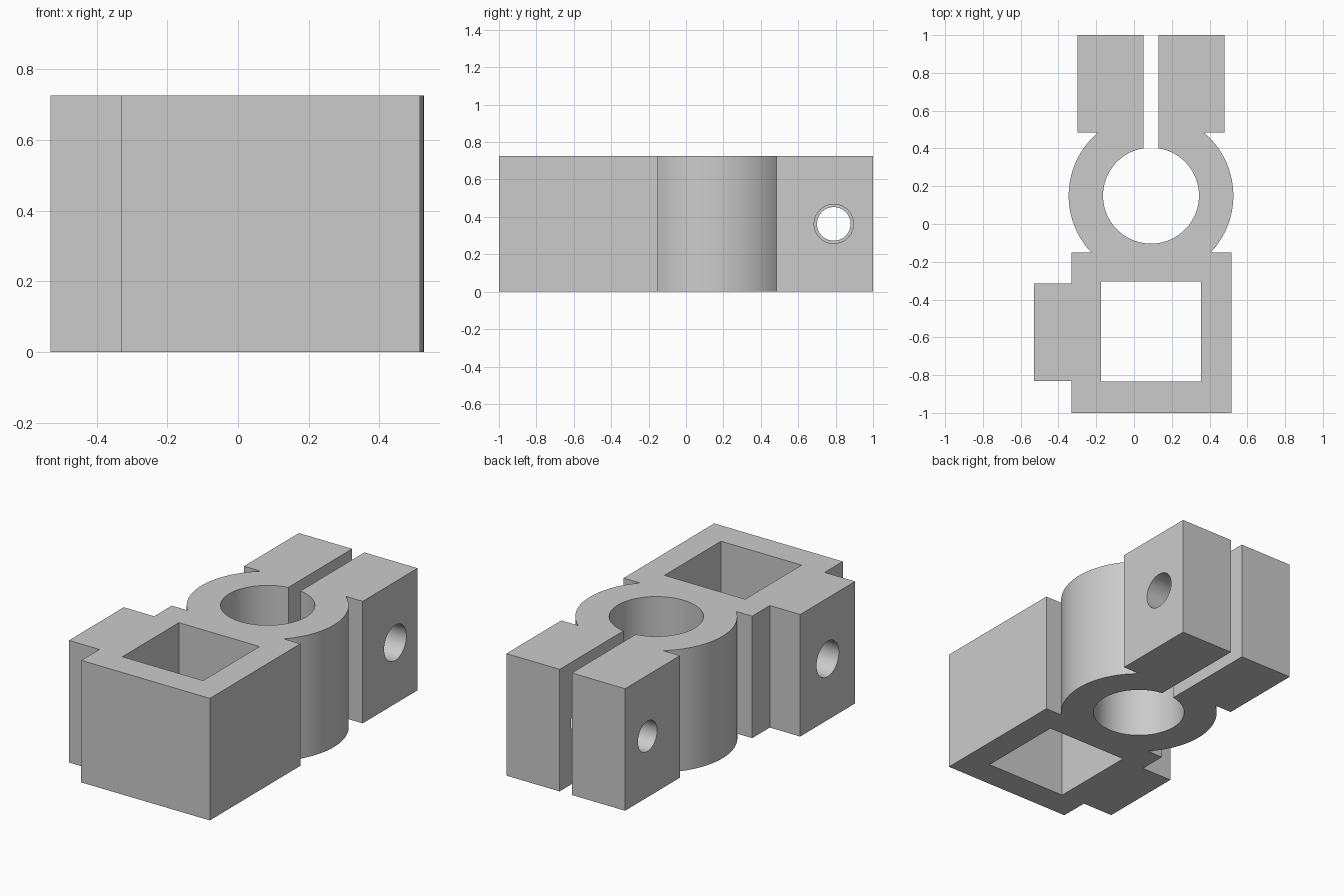
import bpy, bmesh, math

if "Cube" in bpy.data.objects:
    bpy.data.objects.remove(bpy.data.objects["Cube"], do_unlink=True)

HEIGHT = 0.725
CX, CY = 0.09, 0.15          # axis of the round clamp
R_OUT, R_IN = 0.436, 0.254
SLIT = 0.04                  # half width of the slit

grey = bpy.data.materials.new("plain grey")
grey.use_nodes = True
grey.diffuse_color = (0.6, 0.6, 0.6, 1)
grey.node_tree.nodes["Principled BSDF"].inputs["Base Color"].default_value = (0.6, 0.6, 0.6, 1)


def prism(name, points, z0, z1):
    """Closed outline in the ground plane, extruded upward."""
    bm = bmesh.new()
    face = bm.faces.new([bm.verts.new((x, y, z0)) for x, y in points])
    top = bmesh.ops.extrude_face_region(bm, geom=[face])
    verts = [v for v in top["geom"] if isinstance(v, bmesh.types.BMVert)]
    bmesh.ops.translate(bm, verts=verts, vec=(0, 0, z1 - z0))
    bmesh.ops.recalc_face_normals(bm, faces=bm.faces)
    mesh = bpy.data.meshes.new(name)
    bm.to_mesh(mesh)
    bm.free()
    mesh.materials.append(grey)
    obj = bpy.data.objects.new(name, mesh)
    bpy.context.collection.objects.link(obj)
    return obj


def arc(r, a0, a1, steps):
    return [(CX + r * math.cos(a0 + (a1 - a0) * i / steps),
             CY + r * math.sin(a0 + (a1 - a0) * i / steps)) for i in range(steps + 1)]


def rod(name, x0, x1, y, r):
    """Horizontal cylinder along x at mid height."""
    bpy.ops.mesh.primitive_cylinder_add(vertices=48, radius=r, depth=x1 - x0,
                                        location=((x0 + x1) / 2, y, HEIGHT / 2),
                                        rotation=(0, math.pi / 2, 0))
    obj = bpy.context.object
    obj.name = name
    obj.data.materials.append(grey)
    return obj


# Outline: socket block, boss, round clamp, two jaws and the slit bore
JAW_Y, BLOCK_Y = 0.485, -0.15
up = math.asin((JAW_Y - CY) / R_OUT)
down = math.asin((BLOCK_Y - CY) / R_OUT)
gap = math.asin(SLIT / R_IN)
outline = [(-0.33, -1), (0.515, -1), (0.515, BLOCK_Y)]
outline += arc(R_OUT, down, up, 32)
outline += [(0.48, JAW_Y), (0.48, 1), (CX + SLIT, 1)]
outline += arc(R_IN, math.pi / 2 - gap, gap - 1.5 * math.pi, 72)
outline += [(CX - SLIT, 1), (-0.30, 1), (-0.30, JAW_Y)]
outline += arc(R_OUT, math.pi - up, math.pi - down, 32)
outline += [(-0.33, BLOCK_Y), (-0.33, -0.315), (-0.53, -0.315),
            (-0.53, -0.83), (-0.33, -0.83)]
clamp = prism("clamp_body", outline, 0, HEIGHT)

# Square socket and cross holes
cutters = [
    prism("socket_cutter", [(-0.175, -0.835), (0.355, -0.835),
                            (0.355, -0.305), (-0.175, -0.305)], -0.1, HEIGHT + 0.1),
    rod("boss_hole_cutter", -0.7, 0.0, -0.573, 0.105),
    rod("left_jaw_hole_cutter", CX, 0.7, 0.79, 0.105),
    rod("right_jaw_hole_cutter", -0.5, CX, 0.79, 0.09),
]
for cutter in cutters:
    mod = clamp.modifiers.new(cutter.name, "BOOLEAN")
    mod.operation = "DIFFERENCE"
    mod.solver = "EXACT"
    mod.object = cutter

# Apply the cuts, drop the cutters, smooth the round walls
bpy.ops.object.select_all(action="DESELECT")
clamp.select_set(True)
bpy.context.view_layer.objects.active = clamp
for cutter in cutters:
    bpy.ops.object.modifier_apply(modifier=cutter.name)
for cutter in cutters:
    bpy.data.objects.remove(cutter, do_unlink=True)
bpy.ops.object.shade_smooth_by_angle(angle=math.radians(30))
